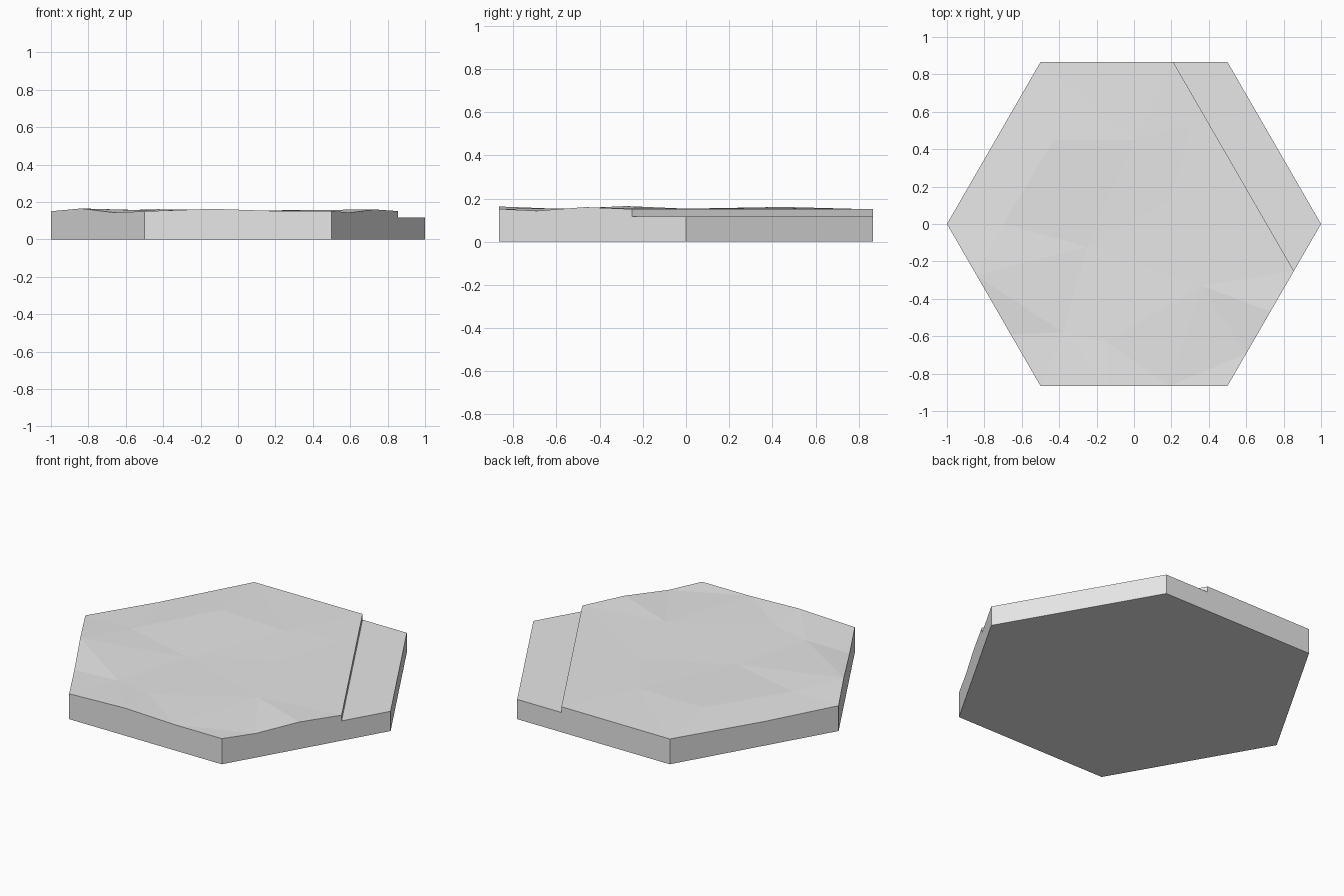
import bpy, bmesh, math
from mathutils import Vector
from mathutils.geometry import delaunay_2d_cdt

cube = bpy.data.objects.get("Cube")
if cube:
    bpy.data.objects.remove(cube)

LEDGE = 0.117          # height of the lowered strip
SURFACE = 0.151        # usual height of the rough top
CUT = 0.29             # share of each side taken by the strip

# Stone colour
stone = bpy.data.materials.new("light grey stone")
stone.use_nodes = True
grey = (0.8, 0.8, 0.8, 1)
stone.diffuse_color = grey
stone.node_tree.nodes["Principled BSDF"].inputs["Base Color"].default_value = grey

# Hexagon corners, counter-clockwise from the left point (+x)
corners = [Vector((math.cos(k * math.pi / 3), math.sin(k * math.pi / 3))) for k in range(6)]


def along(k, t, z):
    """Point on hexagon side k at fraction t and height z."""
    p = corners[k % 6].lerp(corners[(k + 1) % 6], t)
    return Vector((p.x, p.y, z))


# Uneven rim of the raised top: (fraction, height) along each side
rim = {
    1: [(CUT, SURFACE), (1, 0.150)],
    2: [(0.56, 0.143), (1, 0.150)],
    3: [(0.32, 0.165), (0.68, 0.143), (1, 0.150)],
    4: [(0.36, 0.163), (0.69, 0.152), (1, 0.152)],
    5: [(0.20, 0.143), (0.46, 0.160), (1 - CUT, SURFACE)],
}
# Gentle bumps inside the rim
bumps = [(-0.25, -0.12, 0.149), (0.20, 0.13, 0.153), (-0.70, 0.0, 0.153),
         (0.36, -0.33, 0.156), (-0.15, -0.63, 0.154), (-0.38, -0.58, 0.151),
         (0.31, 0.54, 0.151), (-0.43, 0.45, 0.161), (0.0, 0.45, 0.156)]

bm = bmesh.new()
side_verts = {k: [bm.verts.new(along(k, t, z)) for t, z in pts] for k, pts in rim.items()}
border = [v for k in sorted(side_verts) for v in side_verts[k]]
top = border + [bm.verts.new(b) for b in bumps]
floor = [bm.verts.new((c.x, c.y, 0)) for c in corners]

# Raised faceted top, triangulated inside the rim
result = delaunay_2d_cdt([v.co.to_2d() for v in top], [], [list(range(len(border)))], 1, 1e-6)
for face in result[2]:
    bm.faces.new([top[result[3][i][0]] for i in face])

# Lowered strip and the step up to the top
strip = [bm.verts.new(along(*p, LEDGE)) for p in ((5, 1 - CUT), (0, 0), (1, 0), (1, CUT))]
bm.faces.new(strip)
bm.faces.new([strip[0], strip[3], border[0], border[-1]])

# Outer walls and underside
bm.faces.new([floor[0], floor[1], strip[2], strip[1]])
bm.faces.new([floor[1], floor[2]] + side_verts[1][::-1] + [strip[3], strip[2]])
for k in (2, 3, 4):
    upper = [side_verts[k - 1][-1]] + side_verts[k]
    bm.faces.new([floor[k], floor[k + 1]] + upper[::-1])
upper = [side_verts[4][-1]] + side_verts[5]
bm.faces.new([floor[5], floor[0], strip[1], strip[0]] + upper[::-1])
bm.faces.new(floor[::-1])
bmesh.ops.recalc_face_normals(bm, faces=bm.faces)

mesh = bpy.data.meshes.new("hexagon_stone_tile")
bm.to_mesh(mesh)
bm.free()
mesh.materials.append(stone)
tile = bpy.data.objects.new("hexagon_stone_tile", mesh)
bpy.context.collection.objects.link(tile)
